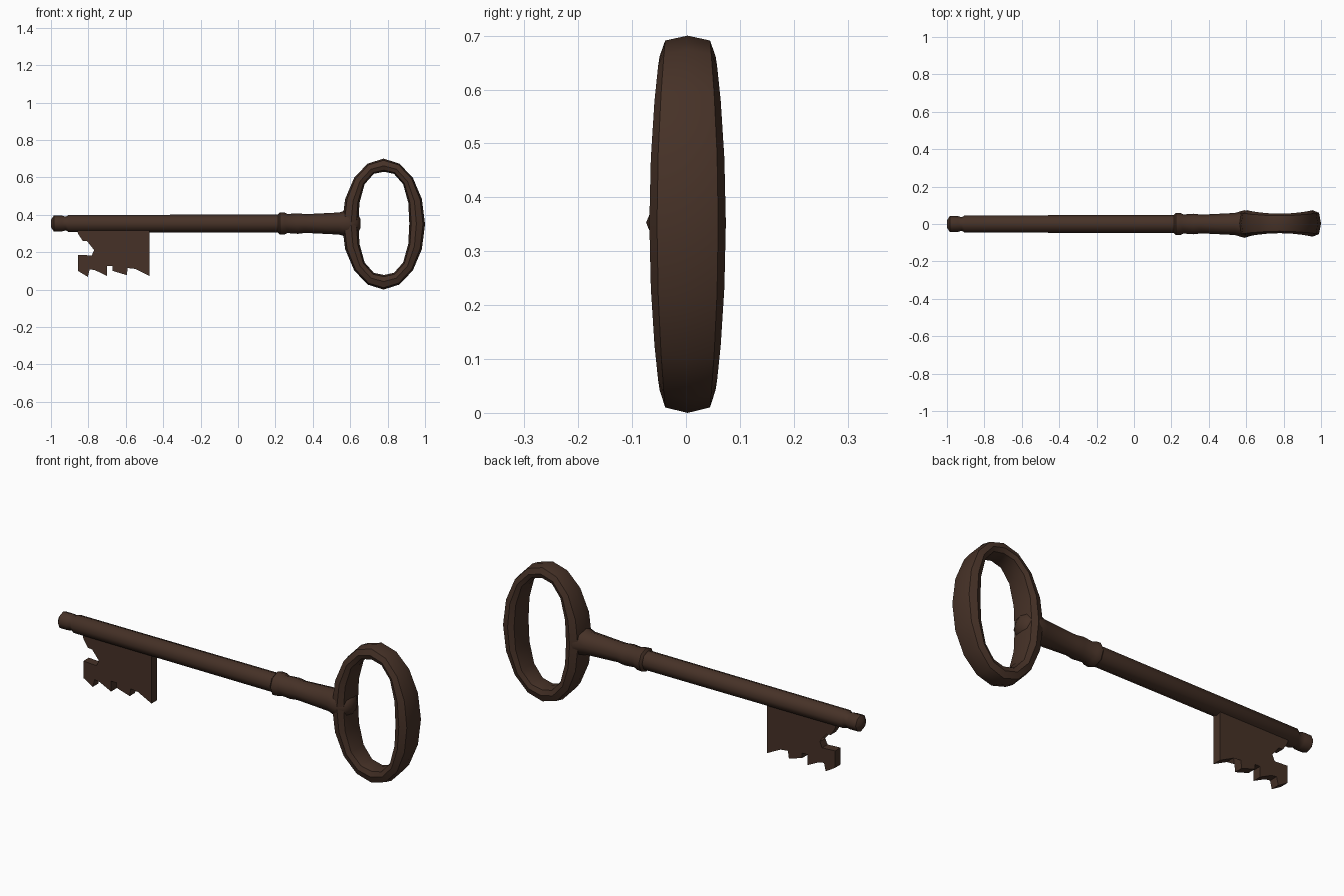
import bpy, bmesh, math

if "Cube" in bpy.data.objects:
    bpy.data.objects.remove(bpy.data.objects["Cube"])

AXIS_Z = 0.353
iron = bpy.data.materials.new("dark rusty iron")
iron.diffuse_color = (0.061, 0.031, 0.020, 1)
iron.use_nodes = True
iron.node_tree.nodes["Principled BSDF"].inputs["Base Color"].default_value = iron.diffuse_color


def finish(name, bm, angle):
    bmesh.ops.recalc_face_normals(bm, faces=bm.faces)
    mesh = bpy.data.meshes.new(name)
    bm.to_mesh(mesh)
    bm.free()
    mesh.materials.append(iron)
    ob = bpy.data.objects.new(name, mesh)
    bpy.context.collection.objects.link(ob)
    bpy.ops.object.select_all(action='DESELECT')
    ob.select_set(True)
    bpy.context.view_layer.objects.active = ob
    bpy.ops.object.shade_smooth_by_angle(angle=math.radians(angle))
    return ob


def bridge(bm, a, b):
    n = len(a)
    for i in range(n):
        j = (i + 1) % n
        bm.faces.new((a[i], a[j], b[j], b[i]))


def turned(name, profile, sides=8):
    """Rings of (x, radius) around the key's long axis, capped at both ends."""
    bm = bmesh.new()
    rings = []
    for x, r in profile:
        rings.append([bm.verts.new((x, r * math.cos(math.tau * i / sides),
                                    AXIS_Z + r * math.sin(math.tau * i / sides)))
                      for i in range(sides)])
    for a, b in zip(rings, rings[1:]):
        bridge(bm, a, b)
    bm.faces.new(rings[0])
    bm.faces.new(rings[-1])
    return finish(name, bm, 50)


# Long shaft with a knobbed tip
turned("shaft", [(-1.0, 0.020), (-0.985, 0.042), (-0.94, 0.042), (-0.92, 0.036),
                 (-0.905, 0.046), (0.23, 0.048)])

# Collar and flared neck running into the bow
turned("collar_and_neck", [(0.212, 0.046), (0.224, 0.060), (0.25, 0.058), (0.265, 0.051),
                           (0.32, 0.055), (0.36, 0.050), (0.54, 0.059), (0.59, 0.074),
                           (0.635, 0.060), (0.655, 0.025)])


# Oval bow: a faceted section swept between an inner and an outer oval
def oval(cx, cz, a, b, power, t):
    c, s = math.cos(t), math.sin(t)
    k = (abs(c) ** power + abs(s) ** power) ** (-1 / power)
    return cx + a * k * c, cz + b * k * s


half = [(0.87, 0.80), (0.45, 1.0), (0.12, 0.82)]
section = [(1, 0)] + half + [(0, 0)] + [(f, -w) for f, w in reversed(half)]
bm = bmesh.new()
rings = []
STEPS = 16
for i in range(STEPS):
    t = math.tau * i / STEPS
    ox, oz = oval(0.778, 0.35, 0.222, 0.35, 2.0, t)
    ix, iz = oval(0.780, 0.354, 0.136, 0.276, 2.5, t)
    w = 0.052 + 0.019 * math.cos(t) ** 2
    rings.append([bm.verts.new((ix + (ox - ix) * f, 0.003 + w * y, iz + (oz - iz) * f))
                  for f, y in section])
for i in range(STEPS):
    bridge(bm, rings[i], rings[(i + 1) % STEPS])
finish("bow", bm, 40)

# Notched bit: flat plate hanging under the shaft
outline = [(-0.86, 0.325), (-0.856, 0.30), (-0.83, 0.26), (-0.675, 0.248), (-0.675, 0.222),
           (-0.77, 0.21), (-0.782, 0.182), (-0.856, 0.186), (-0.856, 0.10), (-0.803, 0.068),
           (-0.793, 0.108), (-0.765, 0.104), (-0.70, 0.072), (-0.70, 0.125), (-0.67, 0.125),
           (-0.67, 0.10), (-0.595, 0.077), (-0.585, 0.147), (-0.557, 0.14), (-0.547, 0.11),
           (-0.472, 0.072), (-0.472, 0.325)]
bm = bmesh.new()
front = [bm.verts.new((x, -0.022, z)) for x, z in outline]
back = [bm.verts.new((x, 0.022, z)) for x, z in outline]
bridge(bm, front, back)
bm.faces.new(front)
bm.faces.new(back)
bmesh.ops.triangulate(bm, faces=[f for f in bm.faces if len(f.verts) > 4])
finish("bit", bm, 30)
